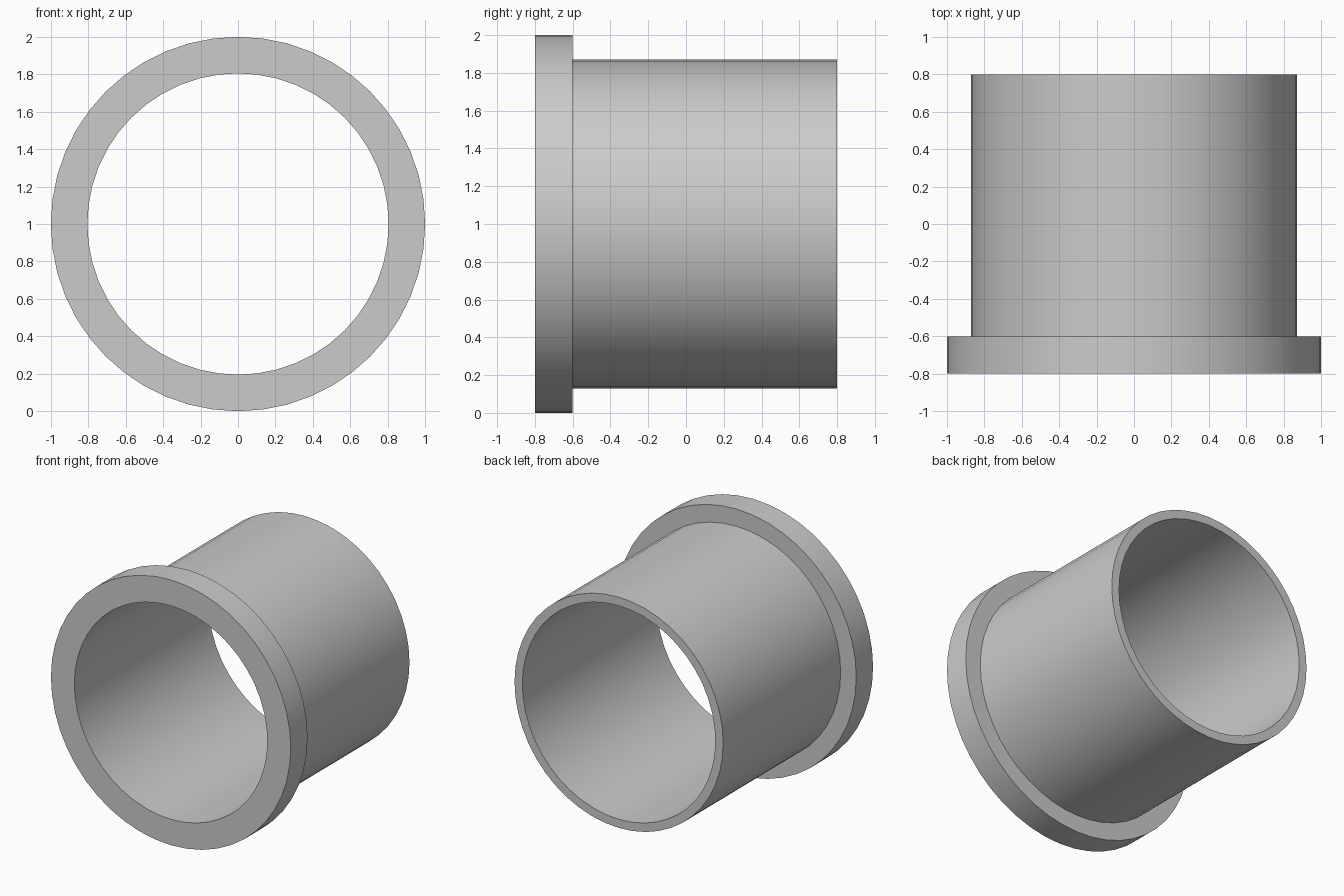
import bpy
import bmesh
import math
from mathutils import Matrix, Vector

cube = bpy.data.objects.get("Cube")
if cube:
    bpy.data.objects.remove(cube, do_unlink=True)

SEGMENTS = 48
BORE, TUBE, FLANGE = 0.805, 0.87, 1.0
FRONT, STEP, BACK = -0.8, -0.6, 0.8

# Single grey material
grey = bpy.data.materials.new("plain grey")
grey.use_nodes = True
colour = (0.6, 0.6, 0.6, 1.0)
grey.diffuse_color = colour
grey.node_tree.nodes["Principled BSDF"].inputs["Base Color"].default_value = colour

# Closed section (radius, y) of the flanged sleeve, revolved about the y axis
section = [(BORE, FRONT), (FLANGE, FRONT), (FLANGE, STEP),
           (TUBE, STEP), (TUBE, BACK), (BORE, BACK)]
bm = bmesh.new()
rings = []
for i in range(SEGMENTS):
    turn = Matrix.Rotation(math.tau * i / SEGMENTS, 3, 'Y')
    rings.append([bm.verts.new(turn @ Vector((0, y, r)) + Vector((0, 0, FLANGE)))
                  for r, y in section])
for i, ring in enumerate(rings):
    following = rings[(i + 1) % SEGMENTS]
    for j in range(len(section)):
        k = (j + 1) % len(section)
        bm.faces.new((ring[j], ring[k], following[k], following[j]))
bmesh.ops.recalc_face_normals(bm, faces=bm.faces[:])

mesh = bpy.data.meshes.new("flanged_sleeve")
bm.to_mesh(mesh)
bm.free()
mesh.materials.append(grey)
sleeve = bpy.data.objects.new("flanged_sleeve", mesh)
bpy.context.collection.objects.link(sleeve)

# Smooth round walls with crisp rims
bpy.ops.object.select_all(action='DESELECT')
sleeve.select_set(True)
bpy.context.view_layer.objects.active = sleeve
bpy.ops.object.shade_smooth_by_angle(angle=math.radians(30))
